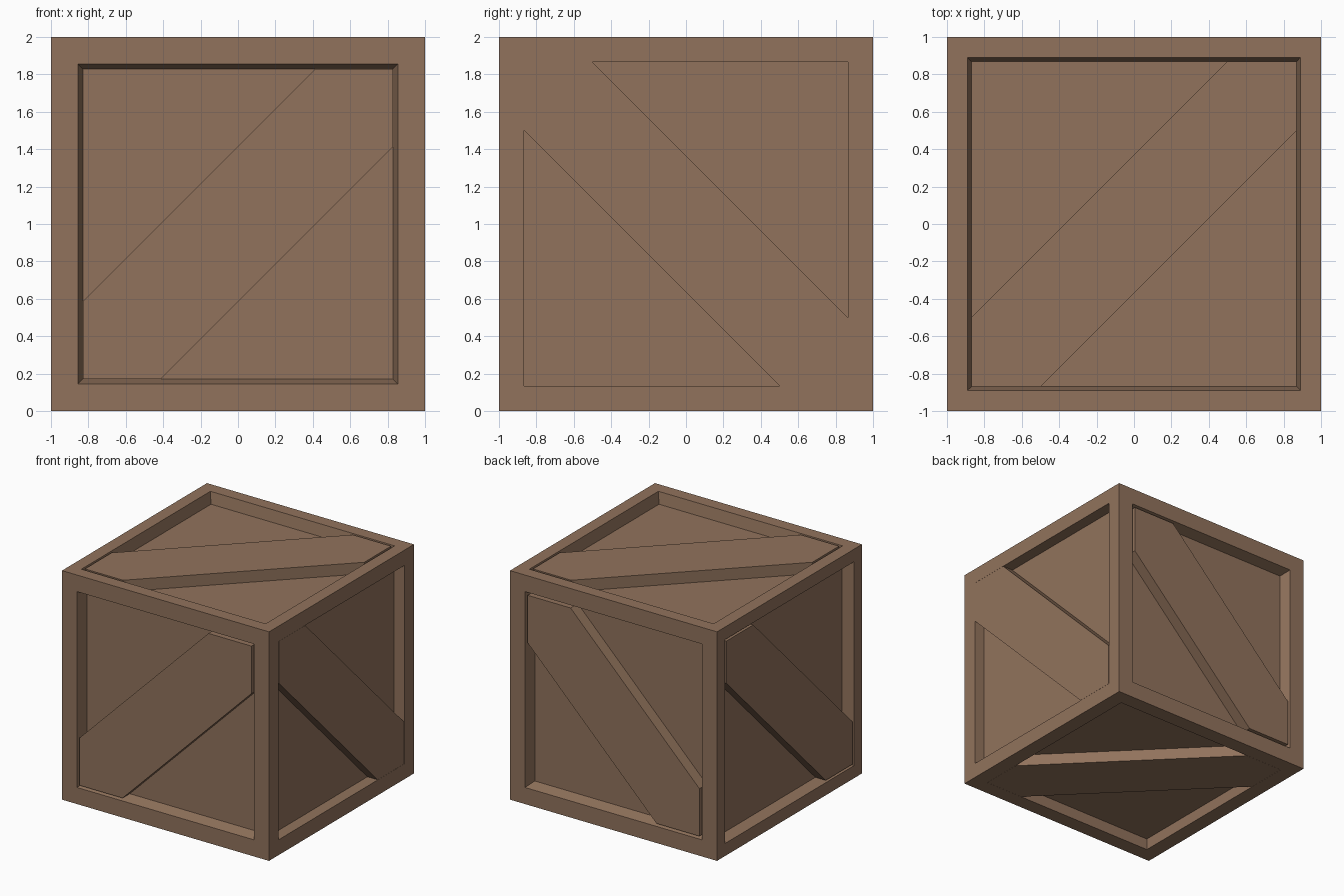
import bpy, bmesh
from mathutils import Vector

if "Cube" in bpy.data.objects:
    bpy.data.objects.remove(bpy.data.objects["Cube"])

DEPTH = 0.10                       # depth of the sunken panels
CENTRE = Vector((0, 0, 1))

wood = bpy.data.materials.new("brown wood")
wood.diffuse_color = (0.285, 0.171, 0.107, 1)
wood.use_nodes = True
wood.node_tree.nodes["Principled BSDF"].inputs["Base Color"].default_value = wood.diffuse_color

X, Y, Z = Vector((1, 0, 0)), Vector((0, 1, 0)), Vector((0, 0, 1))
# side: normal, plank runs along u + v, rim half size, panel half size, plank offset
SIDES = {
    "front":  (-Y, X, Z, 0.855, 0.83, 0.415),
    "back":   (Y, X, Z, 0.855, 0.83, 0.415),
    "right":  (X, -Y, Z, 0.866, 0.865, 0.365),
    "left":   (-X, Y, Z, 0.89, 0.87, 0.37),
    "top":    (Z, X, Y, 0.89, 0.87, 0.37),
    "bottom": (-Z, X, -Y, 0.866, 0.865, 0.365),
}


def add_object(name, bm):
    bmesh.ops.recalc_face_normals(bm, faces=bm.faces)
    mesh = bpy.data.meshes.new(name)
    bm.to_mesh(mesh)
    bm.free()
    mesh.materials.append(wood)
    obj = bpy.data.objects.new(name, mesh)
    obj.location = CENTRE
    bpy.context.collection.objects.link(obj)


# crate body: cube with every side inset and sunk behind a frame
bm = bmesh.new()
bmesh.ops.create_cube(bm, size=2)
bm.normal_update()
for n, u, v, rim, panel, _ in SIDES.values():
    face = max(bm.faces, key=lambda f: f.normal.dot(n) * f.calc_area()
               if len(f.verts) == 4 else -1)
    for half, level in ((rim, 1), (panel, 1 - DEPTH)):
        bmesh.ops.inset_individual(bm, faces=[face], thickness=0.01)
        for vert in face.verts:
            su = 1 if vert.co.dot(u) > 0 else -1
            sv = 1 if vert.co.dot(v) > 0 else -1
            vert.co = n * level + u * su * half + v * sv * half
    bm.normal_update()
add_object("crate_body", bm)

# diagonal planks, flush with the frame and clipped to the panel corners
for side, (n, u, v, _, s, o) in SIDES.items():
    outline = [(-s, -s), (o - s, -s), (s, s - o), (s, s), (s - o, s), (-s, o - s)]
    bm = bmesh.new()
    face = bm.faces.new([bm.verts.new(u * a + v * b + n) for a, b in outline])
    ext = bmesh.ops.extrude_face_region(bm, geom=[face], use_keep_orig=True)
    verts = [e for e in ext["geom"] if isinstance(e, bmesh.types.BMVert)]
    bmesh.ops.translate(bm, verts=verts, vec=-n * (DEPTH + 0.01))
    add_object(side + "_diagonal_plank", bm)
